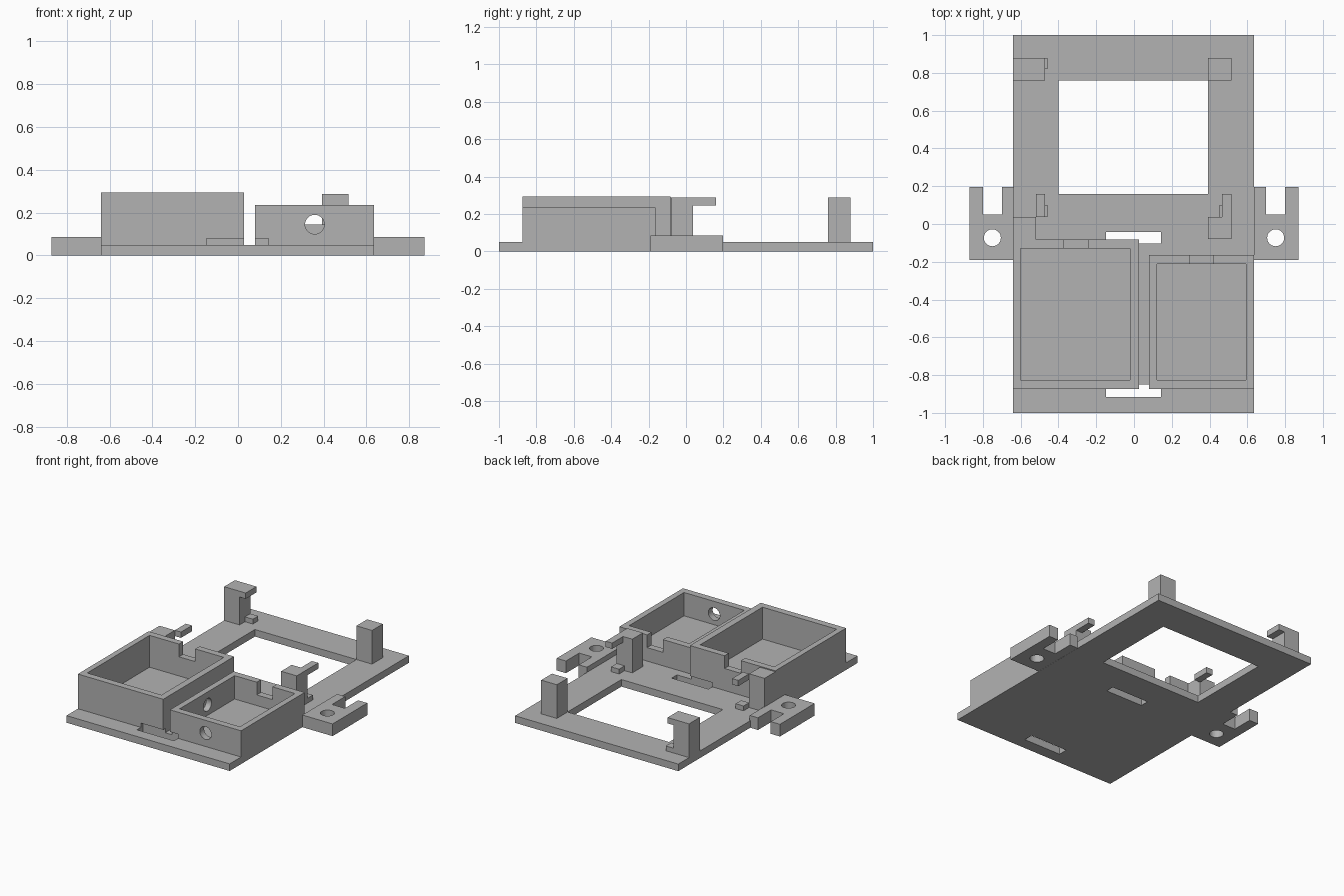
import bpy, math

if "Cube" in bpy.data.objects:
    bpy.data.objects.remove(bpy.data.objects["Cube"])

grey = bpy.data.materials.new("matte_grey")
grey.diffuse_color = (0.45, 0.45, 0.45, 1)
grey.use_nodes = True
grey.node_tree.nodes["Principled BSDF"].inputs["Base Color"].default_value = grey.diffuse_color


def box(name, x, y, z):
    """Box from (min, max) pairs on each axis."""
    bpy.ops.mesh.primitive_cube_add(size=1, location=[(a + b) / 2 for a, b in (x, y, z)])
    ob = bpy.context.object
    ob.name = name
    ob.scale = [b - a for a, b in (x, y, z)]
    bpy.ops.object.transform_apply(location=True, rotation=True, scale=True)
    ob.data.materials.append(grey)
    return ob


def rod(loc, depth, rot=(0, 0, 0), r=0.045):
    """Round cutter."""
    bpy.ops.mesh.primitive_cylinder_add(vertices=32, radius=r, depth=depth, location=loc, rotation=rot)
    ob = bpy.context.object
    bpy.ops.object.transform_apply(location=True, rotation=True, scale=True)
    ob.data.materials.append(grey)
    return ob


def cut(ob, *cutters):
    """Subtract every cutter, then delete it."""
    for c in cutters:
        m = ob.modifiers.new("cut", 'BOOLEAN')
        m.operation, m.solver, m.object = 'DIFFERENCE', 'EXACT', c
        bpy.context.view_layer.objects.active = ob
        bpy.ops.object.modifier_apply(modifier=m.name)
        bpy.data.objects.remove(c, do_unlink=True)


def strap_slots():
    """Two strap slots that also bite into the tray walls."""
    return [box("cutter", (-0.147, 0.142), y, (-0.1, 0.08))
            for y in ((-0.917, -0.85), (-0.102, -0.042))]


# Base plate with window and strap slots
plate = box("base_plate", (-0.64, 0.635), (-1, 1), (0, 0.05))
cut(plate, box("cutter", (-0.4, 0.393), (0.16, 0.76), (-0.1, 0.2)), *strap_slots())

# Large open tray with a cable notch in the back wall
large = box("large_tray", (-0.64, 0.027), (-0.873, -0.083), (0.05, 0.295))
cut(large, box("cutter", (-0.6, -0.02), (-0.825, -0.13), (0.07, 0.5)),
    box("cutter", (-0.37, -0.243), (-0.2, 0.0), (0.205, 0.5)), *strap_slots())

# Small open tray with a notch and two round wall holes
small = box("small_tray", (0.08, 0.635), (-0.873, -0.163), (0.05, 0.235))
cut(small, box("cutter", (0.122, 0.593), (-0.825, -0.212), (0.07, 0.5)),
    box("cutter", (0.295, 0.418), (-0.3, -0.1), (0.145, 0.5)),
    rod((0.358, -0.85, 0.145), 0.2, (math.pi / 2, 0, 0)),
    rod((0.1, -0.515, 0.145), 0.1, (0, math.pi / 2, 0)), *strap_slots())

# Side mounting tabs with an open notch and a screw hole
for side, s in (("left", -1), ("right", 1)):
    def span(a, b):
        return tuple(sorted((s * a, s * b)))
    tab = box(side + "_mounting_tab", span(0.636, 0.872), (-0.19, 0.197), (0, 0.086))
    cut(tab, box("cutter", span(0.7, 0.8), (0.05, 0.4), (-0.1, 0.3)),
        rod((s * 0.75, -0.073, 0.04), 0.4))

# Corner posts
TOP = 0.288
box("front_left_post", (-0.64, -0.52), (-0.083, 0.038), (0.05, TOP))
box("front_right_post", (0.393, 0.515), (-0.08, 0.038), (0.05, TOP))
box("back_left_post", (-0.64, -0.52), (0.76, 0.88), (0.05, TOP))
box("back_right_post", (0.393, 0.515), (0.76, 0.88), (0.05, TOP))

# Retaining arms at the top of the posts
box("front_left_arm", (-0.52, -0.472), (0.038, 0.16), (0.247, TOP))
box("front_right_arm", (0.465, 0.515), (0.038, 0.16), (0.247, TOP))
box("back_left_hook", (-0.52, -0.472), (0.76, 0.88), (0.247, TOP))

# Small support nubs at the feet of the posts
box("front_left_nub", (-0.52, -0.458), (0.038, 0.1), (0.05, 0.084))
box("front_right_nub", (0.453, 0.515), (0.038, 0.1), (0.05, 0.084))
box("back_left_nub", (-0.52, -0.458), (0.82, 0.88), (0.05, 0.084))
